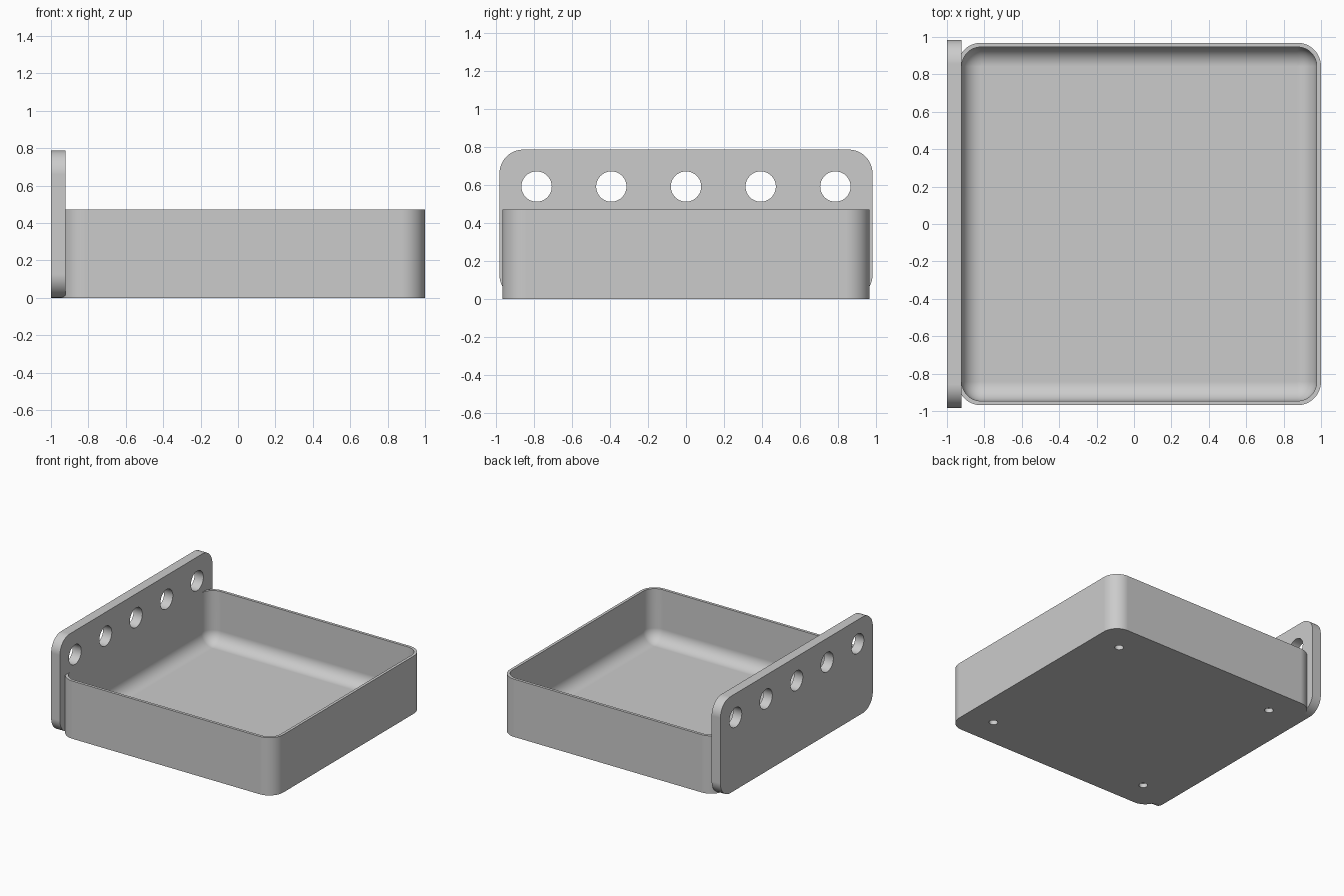
import bpy, bmesh
from math import sin, cos, pi
from mathutils import Matrix, Vector

if "Cube" in bpy.data.objects:
    bpy.data.objects.remove(bpy.data.objects["Cube"])

grey = bpy.data.materials.new("plain grey")
grey.use_nodes = True
colour = (0.6, 0.6, 0.6, 1)
grey.diffuse_color = colour
grey.node_tree.nodes["Principled BSDF"].inputs["Base Color"].default_value = colour

SEG = 12
PLATE_X = -0.921      # inner face of the plate
WALL, CORNER = 0.023, 0.126
HEIGHT, FLOOR = 0.472, 0.047


def rounded_rect(u0, u1, v0, v1, r):
    """Outline of a rounded rectangle, counter-clockwise."""
    points = []
    centres = [(u1 - r, v1 - r), (u0 + r, v1 - r), (u0 + r, v0 + r), (u1 - r, v0 + r)]
    for k, (cu, cv) in enumerate(centres):
        for i in range(SEG + 1):
            a = (k + i / SEG) * pi / 2
            points.append((cu + r * cos(a), cv + r * sin(a)))
    return points


def loft(name, rings):
    """Skin a list of matching rings and cap both ends."""
    bm = bmesh.new()
    loops = [[bm.verts.new(p) for p in ring] for ring in rings]
    n = len(loops[0])
    for a, b in zip(loops, loops[1:]):
        for i in range(n):
            j = (i + 1) % n
            bm.faces.new((a[i], a[j], b[j], b[i]))
    bm.faces.new(loops[0][::-1])
    bm.faces.new(loops[-1])
    bmesh.ops.remove_doubles(bm, verts=bm.verts, dist=1e-5)
    bmesh.ops.recalc_face_normals(bm, faces=bm.faces)
    mesh = bpy.data.meshes.new(name)
    bm.to_mesh(mesh)
    bm.free()
    mesh.materials.append(grey)
    obj = bpy.data.objects.new(name, mesh)
    bpy.context.collection.objects.link(obj)
    return obj


def drill(obj, centres, radius, depth, axis):
    """Cut round holes, each centred on a point along the axis."""
    bm = bmesh.new()
    turn = Vector((0, 0, 1)).rotation_difference(Vector(axis)).to_matrix().to_4x4()
    for c in centres:
        bmesh.ops.create_cone(bm, cap_ends=True, segments=40, radius1=radius, radius2=radius,
                              depth=depth, matrix=Matrix.Translation(c) @ turn)
    mesh = bpy.data.meshes.new("hole_cutter")
    bm.to_mesh(mesh)
    bm.free()
    mesh.materials.append(grey)
    cutter = bpy.data.objects.new("hole_cutter", mesh)
    cutter.hide_render = True
    bpy.context.collection.objects.link(cutter)
    mod = obj.modifiers.new("holes", 'BOOLEAN')
    mod.object, mod.operation, mod.solver = cutter, 'DIFFERENCE', 'EXACT'
    bpy.context.view_layer.objects.active = obj
    bpy.ops.object.modifier_apply(modifier=mod.name)
    bpy.data.objects.remove(cutter)


def finish(obj):
    bpy.ops.object.select_all(action='DESELECT')
    obj.select_set(True)
    bpy.context.view_layer.objects.active = obj
    bpy.ops.object.shade_smooth_by_angle(angle=0.6)
    mod = obj.modifiers.new("even_normals", 'WEIGHTED_NORMAL')
    mod.keep_sharp = True


# Tray: straight outer wall, thin rim, rounded inside corners and floor
def tray_ring(inset, z):
    outline = rounded_rect(PLATE_X - WALL + inset, 1 - inset, -0.969 + inset, 0.969 - inset,
                           max(CORNER - inset, 0))
    return [(x, y, z) for x, y in outline]


fillet = CORNER - WALL
rings = [tray_ring(0, 0), tray_ring(0, HEIGHT), tray_ring(WALL, HEIGHT)]
for i in range(SEG + 1):
    a = i / SEG * pi / 2
    rings.append(tray_ring(WALL + fillet * (1 - cos(a)), FLOOR + fillet * (1 - sin(a))))
tray = loft("tray", rings)

# Blind holes under the tray corners
mid = (PLATE_X - WALL + 1) / 2
drill(tray, [(mid + sx * 0.732, sy * 0.732, 0) for sx in (-1, 1) for sy in (-1, 1)],
      0.033, 0.07, (0, 0, 1))
finish(tray)

# Upright mounting plate with a row of five holes
outline = rounded_rect(-0.984, 0.984, 0, 0.787, CORNER)
plate = loft("mounting_plate", [[(x, y, z) for y, z in outline] for x in (-1, PLATE_X)])
drill(plate, [(-0.96, i * 0.394, 0.592) for i in range(-2, 3)], 0.08, 0.3, (1, 0, 0))
finish(plate)
